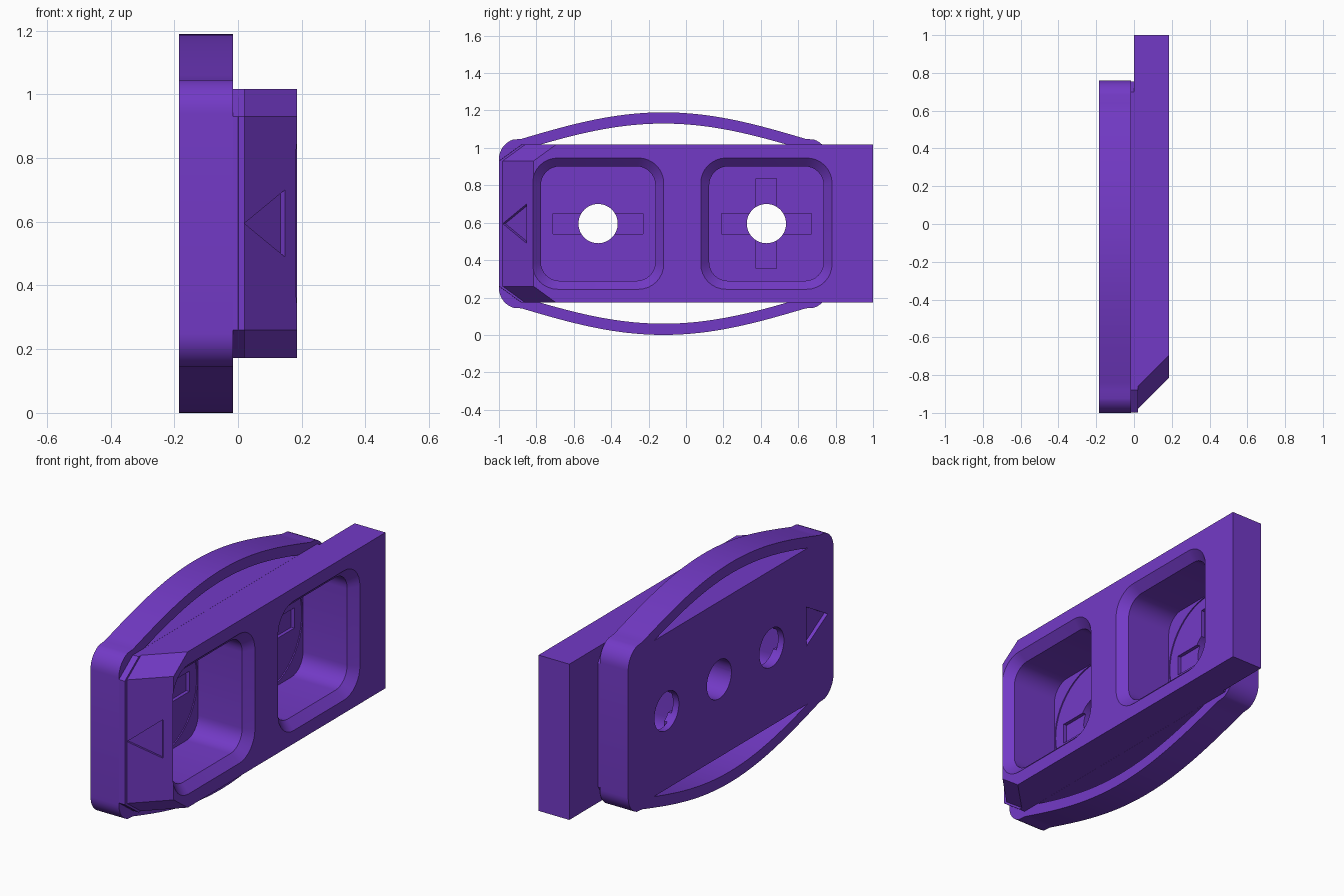
import bpy, bmesh, math

if "Cube" in bpy.data.objects:
    bpy.data.objects.remove(bpy.data.objects["Cube"])

ZC = 0.595            # mid height
BACK, SEAM, FACE = -0.185, -0.015, 0.185
FLOOR = -0.125        # pocket floor

purple = bpy.data.materials.new("purple plastic")
purple.diffuse_color = (0.171, 0.042, 0.565, 1)
purple.use_nodes = True
purple.node_tree.nodes["Principled BSDF"].inputs["Base Color"].default_value = purple.diffuse_color


def loft(name, loops):
    """Solid skinned through loops of (x, y, z) points; z is measured from mid height."""
    bm = bmesh.new()
    rings = [[bm.verts.new((x, y, z + ZC)) for x, y, z in loop] for loop in loops]
    n = len(rings[0])
    bm.faces.new(rings[0])
    bm.faces.new(rings[-1])
    for a, b in zip(rings, rings[1:]):
        for i in range(n):
            j = (i + 1) % n
            bm.faces.new((a[i], a[j], b[j], b[i]))
    bmesh.ops.recalc_face_normals(bm, faces=bm.faces)
    me = bpy.data.meshes.new(name)
    bm.to_mesh(me)
    bm.free()
    me.materials.append(purple)
    ob = bpy.data.objects.new(name, me)
    bpy.context.collection.objects.link(ob)
    return ob


def prism(name, outline, x0, x1):
    return loft(name, [[(x, y, z) for y, z in outline] for x in (x0, x1)])


def combine(target, other, operation):
    mod = target.modifiers.new("join", 'BOOLEAN')
    mod.operation, mod.object, mod.solver = operation, other, 'EXACT'
    dg = bpy.context.evaluated_depsgraph_get()
    target.data = bpy.data.meshes.new_from_object(target.evaluated_get(dg))
    target.modifiers.clear()
    bpy.data.objects.remove(other)


def circle(cy, r, n=48):
    return [(cy + r * math.cos(2 * math.pi * i / n), r * math.sin(2 * math.pi * i / n)) for i in range(n)]


def rect(cy, w, h):
    return [(cy - w, -h), (cy + w, -h), (cy + w, h), (cy - w, h)]


def rounded(cy, half, r, seg=8):
    pts = []
    for q, (sy, sz) in enumerate(((1, 1), (-1, 1), (-1, -1), (1, -1))):
        for i in range(seg + 1):
            a = (q + i / seg) * math.pi / 2
            pts.append((cy + sy * (half - r) + r * math.cos(a), sz * (half - r) + r * math.sin(a)))
    return pts


# Back plate: arched top and bottom, rounded ends
MID, HALF = -0.12, 0.88


def arch(y):
    return 0.45 + 0.145 * math.cos(math.pi / 2 * (y - MID) / 0.77)


quarter = [(HALF - 0.11 + 0.11 * math.cos(a), 0.345 + 0.11 * math.sin(a))
           for a in [math.radians(d) for d in range(0, 73, 9)]]
spans = [0.76 - 0.04 * i for i in range(19)]
half_top = quarter + [(s, arch(MID + s)) for s in spans]
top = half_top + [(0, 0.595)] + [(-y, z) for y, z in reversed(half_top)]
outline = top + [(y, -z) for y, z in reversed(top)]
body = prism("connector_body", [(MID + y, z) for y, z in outline], BACK, SEAM)

# Lens slots under both arches
tip = 0.659
ys = [MID - tip + 2 * tip * i / 40 for i in range(41)]
for s in (1, -1):
    lens = [(y, s * max(arch(y) - 0.06, 0.4225)) for y in ys[1:-1]]
    lens = [(ys[0], s * 0.4225)] + lens + [(ys[-1], s * 0.4225)]
    combine(body, prism("slot_cutter", lens, -0.3, 0.1), 'DIFFERENCE')

# Thin core between plate and block
core = [(-0.999, -0.335), (-0.88, -0.422), (0.70, -0.422), (0.755, -0.335),
        (0.755, 0.335), (0.70, 0.422), (-0.88, 0.422), (-0.999, 0.335)]
combine(body, prism("core", core, -0.05, 0.02), 'UNION')

# Long block with slanted nose and chamfered nose corners
nose = [(-1, -0.335), (-0.88, -0.4225), (1, -0.4225), (1, 0.4225), (-0.88, 0.4225), (-1, 0.335)]
block = loft("block", [[(x, y + (x if y < 0 else 0), z) for y, z in nose] for x in (0, FACE)])
combine(body, block, 'UNION')

# Pockets with chamfered mouths, round seats, key slots and through holes
for cy, crossed in ((-0.47, False), (0.43, True)):
    levels = ((FLOOR, 0.306, 0.10), (FACE - 0.045, 0.306, 0.10),
              (FACE, 0.351, 0.135), (FACE + 0.02, 0.371, 0.155))
    pocket = loft("pocket_cutter", [[(x, y, z) for y, z in rounded(cy, h, r)] for x, h, r in levels])
    combine(body, pocket, 'DIFFERENCE')
    combine(body, prism("seat_cutter", circle(cy, 0.303), FLOOR - 0.006, 0), 'DIFFERENCE')
    combine(body, prism("key_cutter", rect(cy, 0.24, 0.055), FLOOR - 0.025, -0.02), 'DIFFERENCE')
    if crossed:
        combine(body, prism("key_cutter", rect(cy, 0.055, 0.24), FLOOR - 0.025, -0.03), 'DIFFERENCE')
    combine(body, prism("hole_cutter", circle(cy, 0.105), -0.3, 0), 'DIFFERENCE')

# Blind hole in the back
combine(body, prism("blind_cutter", circle(-0.02, 0.105), -0.3, 0.08), 'DIFFERENCE')

# Engraved arrows on the back and on the slanted nose
arrow = [(-0.95, 0), (-0.77, 0.105), (-0.77, -0.105)]
combine(body, prism("arrow_cutter", arrow, -0.3, BACK + 0.02), 'DIFFERENCE')
k = math.sqrt(0.5)
nose_arrow = [[(0.02 + u * k + d * k, -0.98 + u * k - d * k, z) for u, z in ((0, 0), (0.18, 0.105), (0.18, -0.105))]
              for d in (-0.02, 0.05)]
combine(body, loft("arrow_cutter", nose_arrow), 'DIFFERENCE')

# Smooth curved walls, keep edges crisp
bpy.context.view_layer.objects.active = body
body.select_set(True)
bpy.ops.object.shade_smooth_by_angle(angle=math.radians(25))
